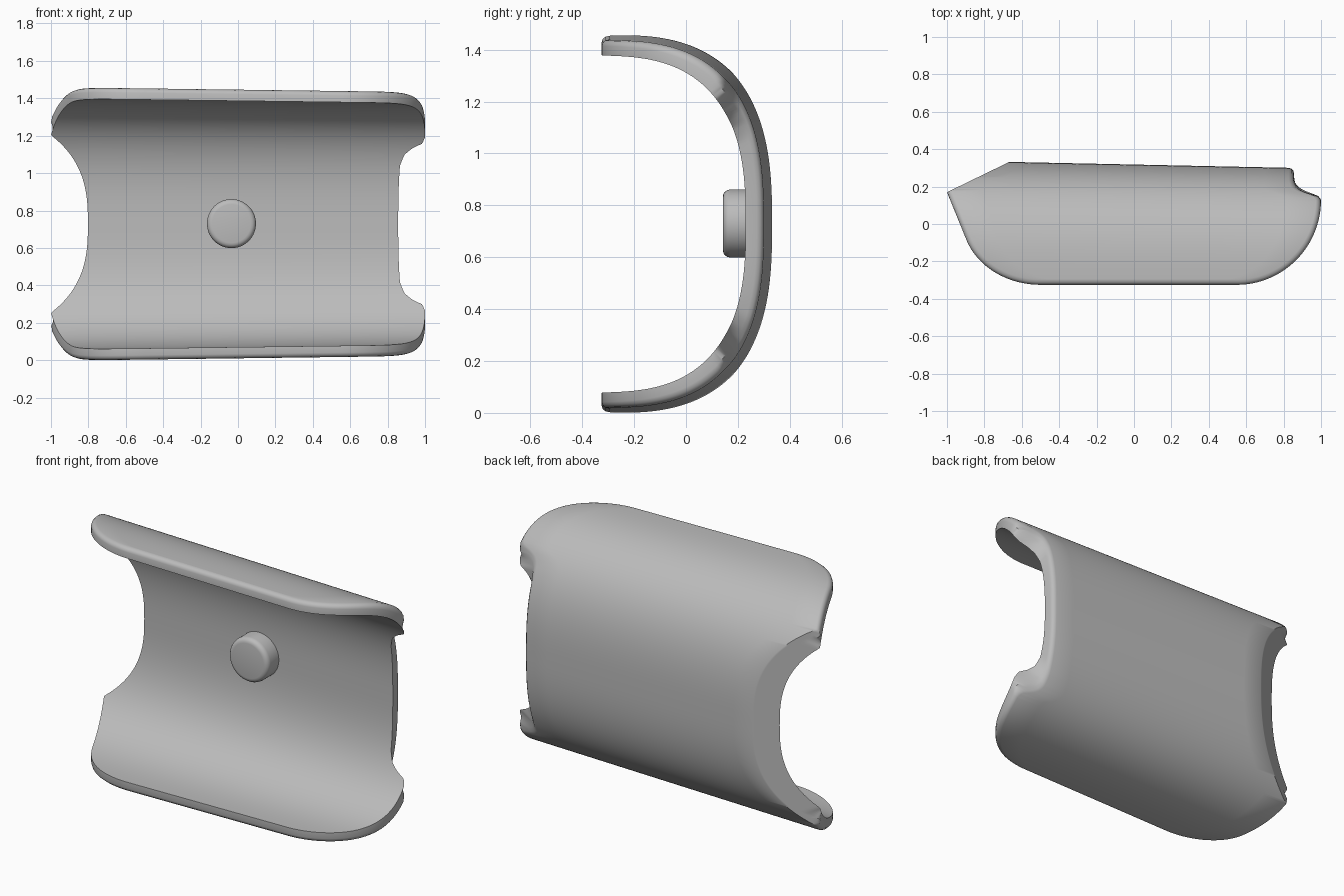
import bpy, bmesh, math

cube = bpy.data.objects.get("Cube")
if cube:
    bpy.data.objects.remove(cube, do_unlink=True)

grey = bpy.data.materials.new("plain grey")
grey.use_nodes = True
COLOUR = (0.5, 0.5, 0.5, 1)
grey.diffuse_color = COLOUR
grey.node_tree.nodes["Principled BSDF"].inputs["Base Color"].default_value = COLOUR

FRONT, MID_Z, POWER = -0.325, 0.728, 2.7
ROWS, COLS = 280, 12


def lerp(a, b, t):
    return a + (b - a) * t


def arc(y, centre, rx, ry):
    """Half width of an elliptical corner at depth y."""
    return rx * math.sqrt(max(0, 1 - (min(0, y - centre) / ry) ** 2))


def left_edge(y, inset):
    """Rounded front corner, straight flare, then a slanted rear cut."""
    if y < -0.07:
        x = -0.5 - arc(y, 0.035, 0.42 - inset, 0.36 - inset)
    else:
        x = -0.902 - 0.408 * (y + 0.07) + inset
    return max(x, -1 + (y - 0.17) * 2.06)


NOTCH = [(0.13, 1), (0.15, 0.985), (0.165, 0.93), (0.18, 0.89),
         (0.2, 0.866), (0.235, 0.855), (0.5, 0.855)]


def right_edge(y, inset):
    """Rounded front corner, then a notch cut out of the back."""
    if y <= NOTCH[0][0]:
        return 0.55 + arc(y, 0.13, 0.45 - inset, 0.455 - inset)
    for (y0, x0), (y1, x1) in zip(NOTCH, NOTCH[1:]):
        if y <= y1:
            return lerp(x0, x1, (y - y0) / (y1 - y0)) - inset


def section(row, x, depth, inset):
    """Point on the tapered C section; depth is 0 inside and 1 outside."""
    f = (x + 0.67) / 1.52
    a = lerp(lerp(0.588, 0.555, f), lerp(0.657, 0.625, f), depth)
    b = lerp(lerp(0.667, 0.647, f), lerp(0.727, 0.707, f), depth)
    angle = math.pi * row / ROWS
    u = math.sin(angle) ** 2
    v = max(0, 1 - u ** POWER) ** (1 / POWER)
    y = FRONT + inset + (a - inset) * u
    return y, MID_Z + math.copysign(b * v, math.cos(angle))


def edge_x(edge, row, depth, inset):
    x = 0
    for _ in range(12):
        x = edge(section(row, x, depth, inset)[0], inset)
    return x


def add_layer(bm, depth, inset, border):
    """Grid of vertices, limited to the border if it is a rim layer."""
    grid = {}
    for row in range(ROWS + 1):
        x0 = edge_x(left_edge, row, depth, inset)
        x1 = edge_x(right_edge, row, depth, inset)
        for col in range(COLS + 1):
            if border and row not in (0, ROWS) and col not in (0, COLS):
                continue
            x = lerp(x0, x1, col / COLS)
            grid[row, col] = bm.verts.new((x, *section(row, x, depth, inset)))
    return grid


def finish(bm, name):
    bmesh.ops.recalc_face_normals(bm, faces=bm.faces)
    mesh = bpy.data.meshes.new(name)
    bm.to_mesh(mesh)
    bm.free()
    mesh.materials.append(grey)
    obj = bpy.data.objects.new(name, mesh)
    bpy.context.collection.objects.link(obj)
    bpy.ops.object.select_all(action="DESELECT")
    obj.select_set(True)
    bpy.context.view_layer.objects.active = obj
    bpy.ops.object.shade_smooth_by_angle(angle=math.radians(38))
    return obj


# Curved shell with a crisp inner rim and a rounded outer rim
bm = bmesh.new()
layers = [add_layer(bm, 0, 0, False)]
for step in range(4):
    t = math.radians(30 * step)
    layers.append(add_layer(bm, 0.6 + 0.4 * math.sin(t),
                            0.028 * (1 - math.cos(t)), step < 3))
for grid in (layers[0], layers[-1]):
    for r in range(ROWS):
        for c in range(COLS):
            bm.faces.new([grid[r, c], grid[r, c + 1],
                          grid[r + 1, c + 1], grid[r + 1, c]])
rim = [(0, c) for c in range(COLS)] + [(r, COLS) for r in range(ROWS)]
rim += [(ROWS, c) for c in range(COLS, 0, -1)] + [(r, 0) for r in range(ROWS, 0, -1)]
for low, high in zip(layers, layers[1:]):
    for p, q in zip(rim, rim[1:] + rim[:1]):
        bm.faces.new([low[p], low[q], high[q], high[p]])
finish(bm, "curved_shell")

# Round stud on the inner wall
bm = bmesh.new()
bmesh.ops.create_cone(bm, cap_ends=True, segments=64, radius1=0.131,
                      radius2=0.131, depth=0.13)
front_edges = [e for e in bm.edges if all(v.co.z > 0 for v in e.verts)]
bmesh.ops.bevel(bm, geom=front_edges, offset=0.028, segments=4,
                profile=0.5, affect="EDGES")
stud = finish(bm, "round_stud")
stud.rotation_euler.x = math.pi / 2
stud.location = (-0.035, 0.207, 0.73)
